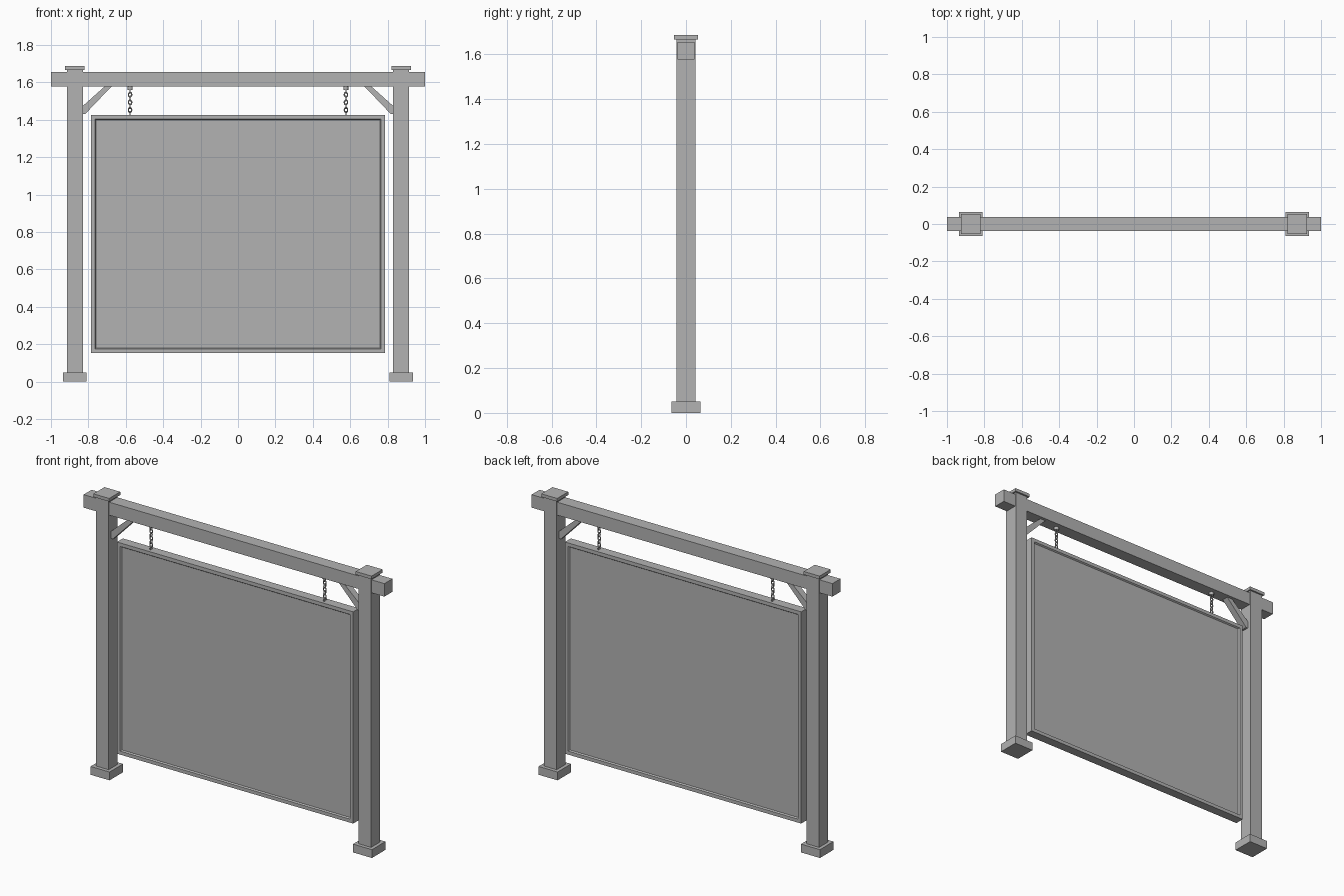
import bpy, bmesh, math
from mathutils import Matrix, Vector

old = bpy.data.objects.get("Cube")
if old:
    bpy.data.objects.remove(old, do_unlink=True)

# Single flat grey
GREY = (0.45, 0.45, 0.45, 1)
grey = bpy.data.materials.new("plain_grey")
grey.use_nodes = True
grey.diffuse_color = GREY
grey.node_tree.nodes["Principled BSDF"].inputs["Base Color"].default_value = GREY


def make(name, bm):
    bmesh.ops.recalc_face_normals(bm, faces=bm.faces)
    mesh = bpy.data.meshes.new(name)
    bm.to_mesh(mesh)
    bm.free()
    mesh.materials.append(grey)
    obj = bpy.data.objects.new(name, mesh)
    bpy.context.collection.objects.link(obj)
    return obj


def box_bm(center, size):
    bm = bmesh.new()
    bmesh.ops.create_cube(bm, size=1, matrix=Matrix.LocRotScale(
        Vector(center), None, Vector(size)))
    return bm


def box(name, center, size):
    return make(name, box_bm(center, size))


def extrude_profile(name, points, depth):
    """Extrude an x-z outline symmetrically along y."""
    bm = bmesh.new()
    face = bm.faces.new([bm.verts.new((x, -depth / 2, z)) for x, z in points])
    out = bmesh.ops.extrude_face_region(bm, geom=[face])
    moved = [v for v in out["geom"] if isinstance(v, bmesh.types.BMVert)]
    bmesh.ops.translate(bm, verts=moved, vec=(0, depth, 0))
    return make(name, bm)


def add_link(bm, center, turned):
    """Stretched low-poly ring, facing the front or turned edge-on."""
    around, tube = 10, 6
    rings = []
    for i in range(around):
        a = math.tau * i / around
        ring = []
        for j in range(tube):
            b = math.tau * j / tube
            r = 0.009 + 0.0035 * math.cos(b)
            p = Vector((r * math.cos(a), 0.0035 * math.sin(b), r * 1.3 * math.sin(a)))
            if turned:
                p = Vector((p.y, p.x, p.z))
            ring.append(bm.verts.new(p + Vector(center)))
        rings.append(ring)
    for i in range(around):
        r0, r1 = rings[i], rings[(i + 1) % around]
        for j in range(tube):
            k = (j + 1) % tube
            bm.faces.new((r0[j], r1[j], r1[k], r0[k]))


# Crossbeam
box("crossbeam", (0, 0, 1.617), (2.0, 0.076, 0.078))

# Hanging board with a shallow recessed panel on both faces
bm = box_bm((0, 0, 0.789), (1.57, 0.056, 1.272))
bm.normal_update()
for face in [f for f in bm.faces if abs(f.normal.y) > 0.9]:
    bmesh.ops.inset_region(bm, faces=[face], thickness=0.03)
    bmesh.ops.inset_region(bm, faces=[face], thickness=0.008, depth=-0.008)
make("hanging_board", bm)

# Posts, feet, caps, braces and chains on both sides
for side, s in (("left", 1), ("right", -1)):
    x = 0.872 * s
    box(side + "_post", (x, 0, 0.84), (0.085, 0.085, 1.66))
    box(side + "_foot", (x, 0, 0.025), (0.126, 0.128, 0.05))
    box(side + "_cap", (x, 0, 1.677), (0.105, 0.105, 0.019))
    brace = [(0.84, 1.465), (0.70, 1.59), (0.665, 1.59), (0.817, 1.431), (0.84, 1.431)]
    extrude_profile(side + "_brace", [(s * px, pz) for px, pz in brace], 0.04)

    cx = 0.577 * s
    bm = bmesh.new()
    bmesh.ops.create_cone(bm, cap_ends=True, segments=12, radius1=0.014, radius2=0.014,
                          depth=0.02, matrix=Matrix.Translation((cx, 0, 1.57)))
    make(side + "_chain_mount", bm)
    bm = bmesh.new()
    for i in range(7):
        add_link(bm, (cx, 0, 1.555 - 0.0205 * i), i % 2 == 0)
    chain = make(side + "_chain", bm)
    for poly in chain.data.polygons:
        poly.use_smooth = True
